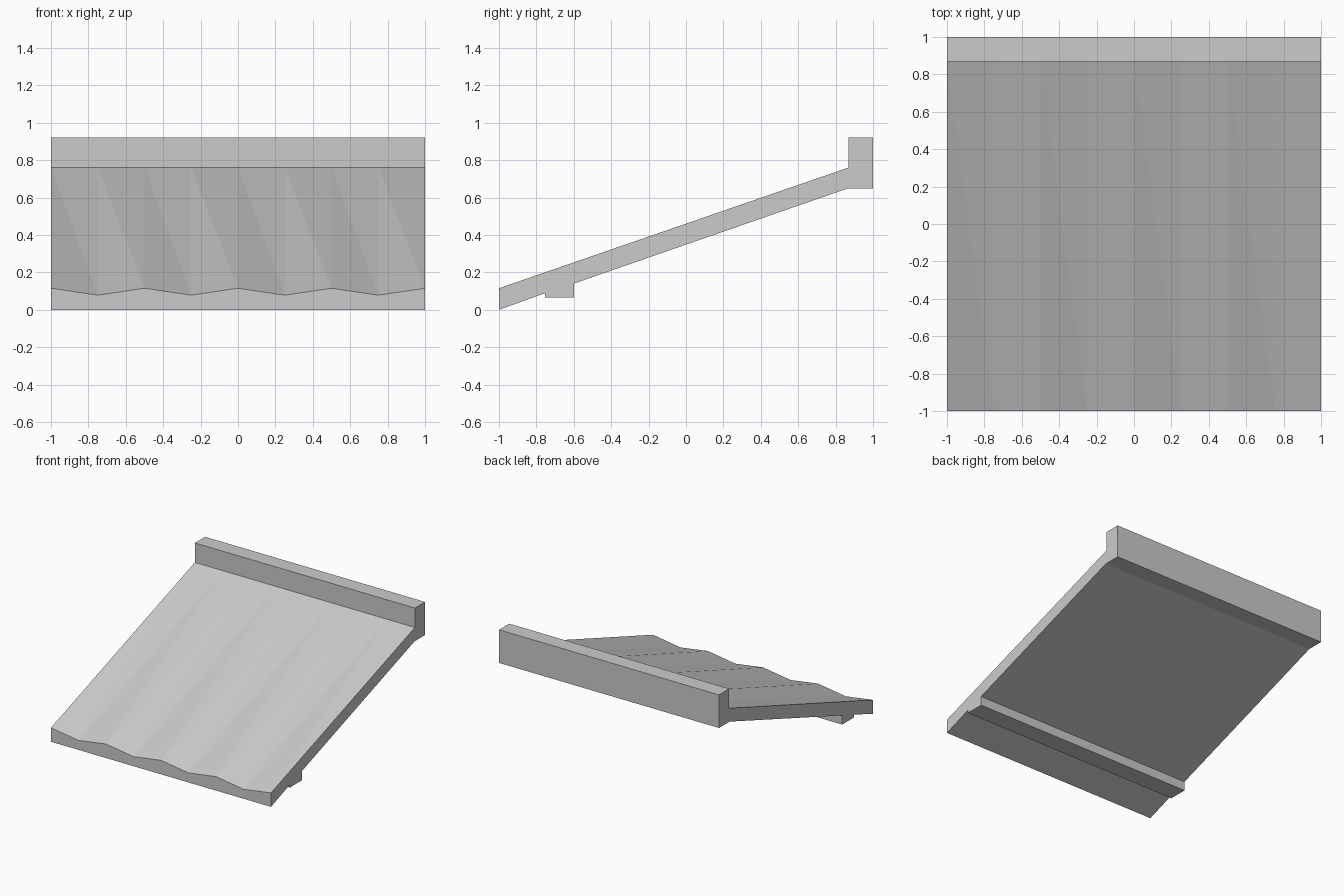
import bpy
import bmesh

cube = bpy.data.objects.get("Cube")
if cube:
    bpy.data.objects.remove(cube, do_unlink=True)


def make_material(name, colour):
    mat = bpy.data.materials.new(name)
    mat.use_nodes = True
    mat.diffuse_color = colour
    mat.node_tree.nodes["Principled BSDF"].inputs["Base Color"].default_value = colour
    return mat


# Side profile (y, z): wavy eave lip, slope, ridge beam, underside, batten rib
EAVE_TOP = 1
SLOPE_TOP = 2
PROFILE = [
    (-1, 0), (-1, 0.115), (0.868, 0.76),
    (0.868, 0.92), (1, 0.92), (1, 0.648), (0.863, 0.648),
    (-0.6, 0.14), (-0.6, 0.065), (-0.755, 0.065), (-0.755, 0.088),
]
WAVES = 4
DIP = 0.037


def build_roof_panel():
    bm = bmesh.new()
    count = len(PROFILE)
    stations = []
    # Sweep the profile across x, lowering every second eave point
    for i in range(2 * WAVES + 1):
        x = -1 + i / WAVES
        ring = []
        for k, (y, z) in enumerate(PROFILE):
            drop = DIP if k == EAVE_TOP and i % 2 else 0
            ring.append(bm.verts.new((x, y, z - drop)))
        stations.append(ring)

    for a, b in zip(stations, stations[1:]):
        for k in range(count):
            n = (k + 1) % count
            if k == EAVE_TOP:
                # Corrugation folds fade out from the eave to the ridge
                bm.faces.new((a[k], b[k], a[n]))
                bm.faces.new((b[k], b[n], a[n]))
            else:
                bm.faces.new((a[k], b[k], b[n], a[n]))

    # Gable ends
    bm.faces.new(stations[0])
    bm.faces.new(stations[-1])
    bmesh.ops.recalc_face_normals(bm, faces=bm.faces)

    mesh = bpy.data.meshes.new("roof_panel")
    bm.to_mesh(mesh)
    bm.free()
    obj = bpy.data.objects.new("roof_panel", mesh)
    bpy.context.collection.objects.link(obj)
    return obj


panel = build_roof_panel()
panel.data.materials.append(make_material("light_grey", (0.6, 0.6, 0.6, 1)))
